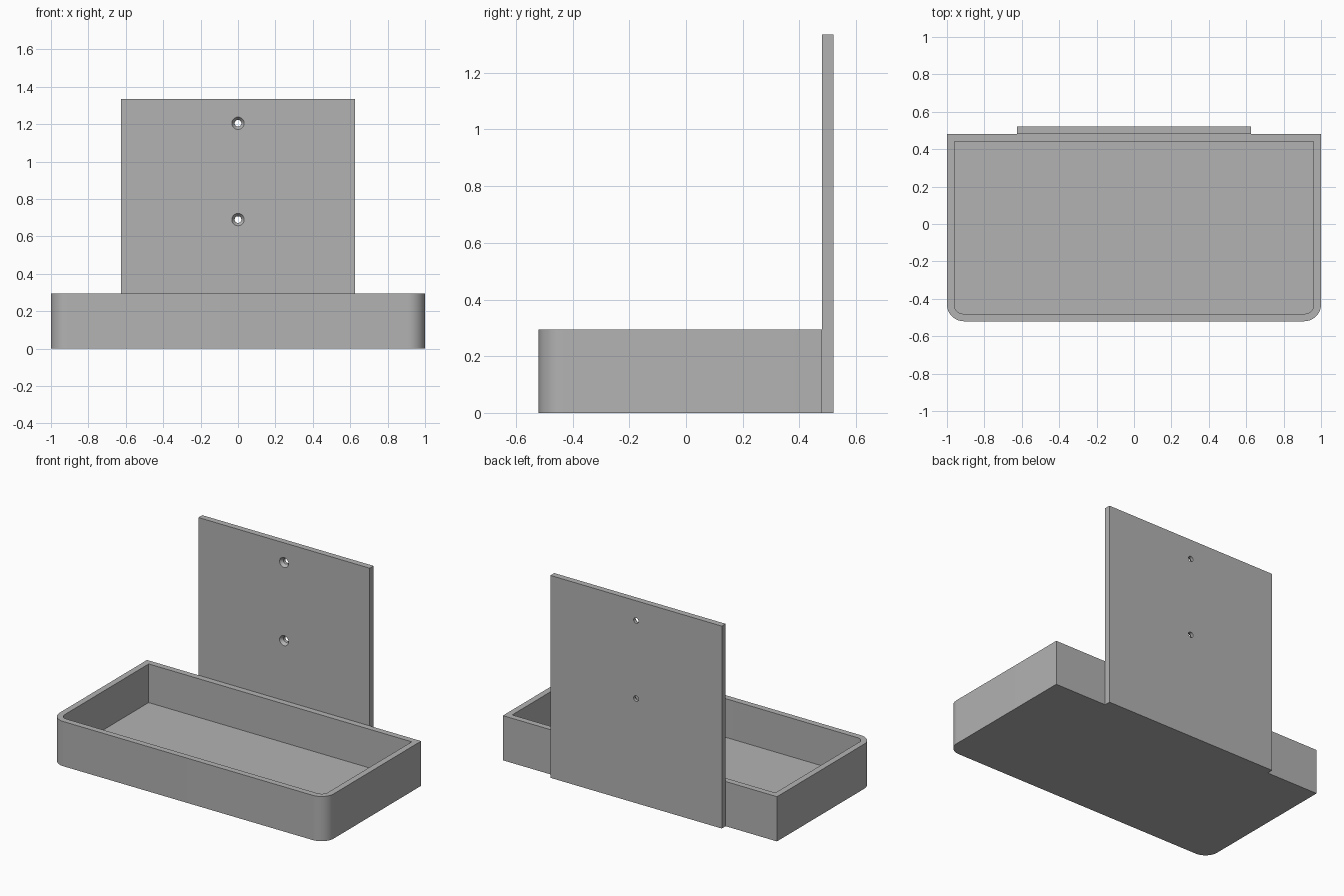
import bpy
import bmesh
from math import cos, sin, pi, radians
from mathutils import Matrix

cube = bpy.data.objects.get("Cube")
if cube:
    bpy.data.objects.remove(cube, do_unlink=True)

grey = bpy.data.materials.new("plain_grey")
grey.use_nodes = True
grey.diffuse_color = (0.45, 0.45, 0.45, 1)
grey.node_tree.nodes["Principled BSDF"].inputs["Base Color"].default_value = (0.45, 0.45, 0.45, 1)


def make_object(name, bm):
    bmesh.ops.recalc_face_normals(bm, faces=bm.faces)
    mesh = bpy.data.meshes.new(name)
    bm.to_mesh(mesh)
    bm.free()
    mesh.materials.append(grey)
    obj = bpy.data.objects.new(name, mesh)
    bpy.context.collection.objects.link(obj)
    return obj


def smooth(obj):
    bpy.ops.object.select_all(action="DESELECT")
    obj.select_set(True)
    bpy.context.view_layer.objects.active = obj
    bpy.ops.object.shade_smooth_by_angle(angle=radians(30))


def outline(half_x, front, back, radius, steps=12):
    """Rectangle with square back corners and rounded front corners."""
    points = [(half_x, back), (-half_x, back)]
    for side, start in ((-1, pi), (1, 1.5 * pi)):
        cx, cy = side * (half_x - radius), front + radius
        for i in range(steps + 1):
            a = start + i / steps * pi / 2
            points.append((cx + radius * cos(a), cy + radius * sin(a)))
    return points


# Open tray: outer wall, rim, inner wall and floor
rim_z, floor_z = 0.295, 0.04
outer = outline(1.0, -0.52, 0.48, 0.09)
inner = outline(0.96, -0.48, 0.44, 0.045)
bm = bmesh.new()
rings = [[bm.verts.new((x, y, z)) for x, y in shape]
         for shape, z in ((outer, 0), (outer, rim_z), (inner, rim_z), (inner, floor_z))]
for a, b in zip(rings, rings[1:]):
    for i in range(len(a)):
        j = (i + 1) % len(a)
        bm.faces.new((a[i], a[j], b[j], b[i]))
bm.faces.new(rings[0])
bm.faces.new(rings[-1])
smooth(make_object("tray", bm))

# Upright mounting plate
front_y, back_y, height = 0.48, 0.52, 1.335
bm = bmesh.new()
bmesh.ops.create_cube(bm, size=1, matrix=Matrix.Translation((0, 0.5, height / 2))
                      @ Matrix.Diagonal((1.25, back_y - front_y, height, 1)))
plate = make_object("back_plate", bm)

# Countersunk screw holes, cut from a turned profile of (radius, y)
profile = [(0.033, front_y - 0.02), (0.033, front_y), (0.018, front_y + 0.02), (0.018, back_y + 0.02)]
sides = 32
bm = bmesh.new()
for z in (0.69, 1.205):
    rings = [[bm.verts.new((r * cos(2 * pi * i / sides), y, z + r * sin(2 * pi * i / sides)))
              for i in range(sides)] for r, y in profile]
    for a, b in zip(rings, rings[1:]):
        for i in range(sides):
            j = (i + 1) % sides
            bm.faces.new((a[i], a[j], b[j], b[i]))
    bm.faces.new(rings[0])
    bm.faces.new(rings[-1])
cutter = make_object("screw_hole_cutter", bm)
cutter.hide_render = True

cut = plate.modifiers.new("screw_holes", "BOOLEAN")
cut.operation = "DIFFERENCE"
cut.solver = "EXACT"
cut.object = cutter
bpy.context.view_layer.objects.active = plate
bpy.ops.object.modifier_apply(modifier=cut.name)
bpy.data.objects.remove(cutter, do_unlink=True)
smooth(plate)
